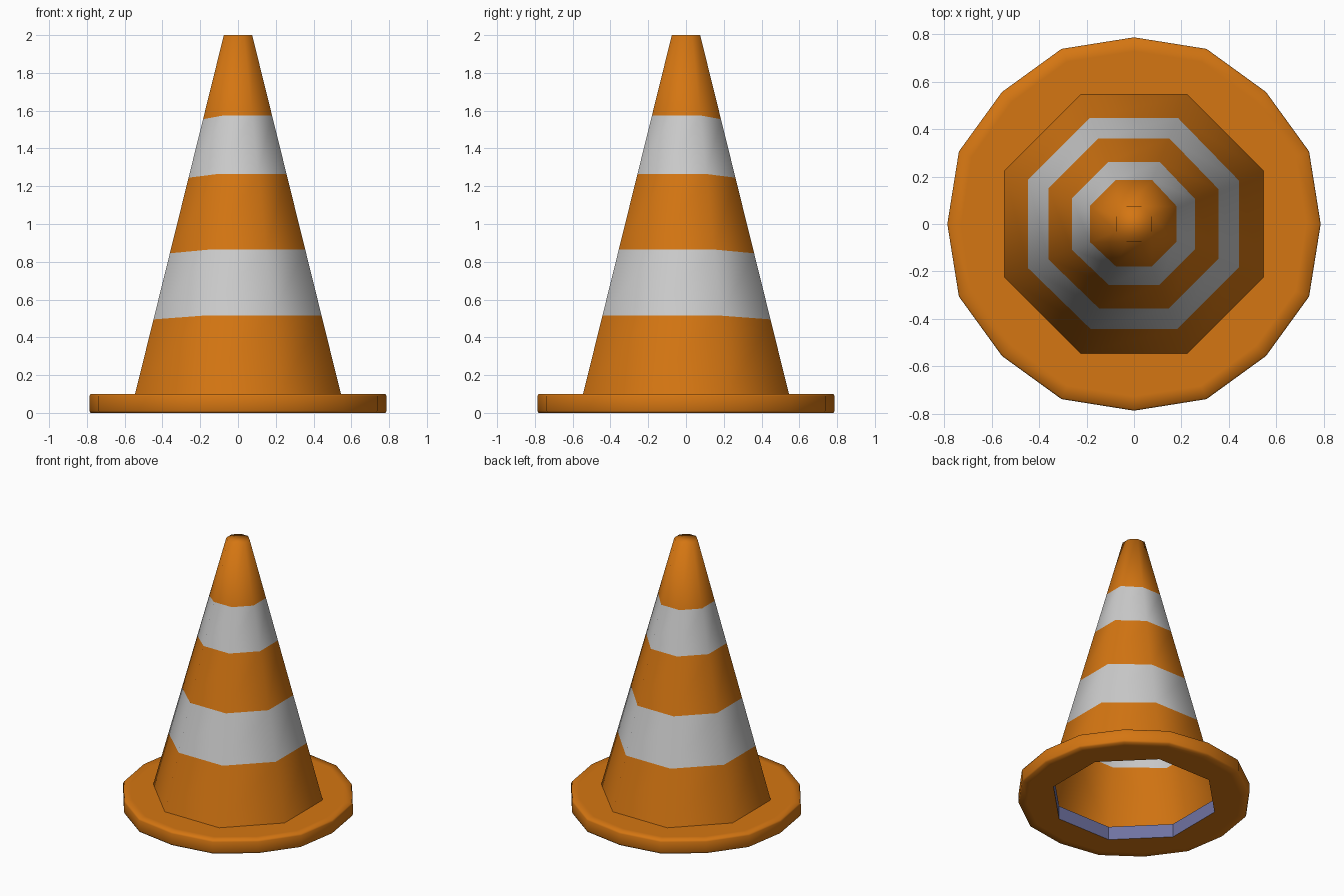
import bpy
import bmesh
from math import cos, sin, pi, radians

cube = bpy.data.objects.get("Cube")
if cube:
    bpy.data.objects.remove(cube, do_unlink=True)


def material(name, colour):
    mat = bpy.data.materials.new(name)
    mat.use_nodes = True
    mat.diffuse_color = (*colour, 1)
    bsdf = mat.node_tree.nodes["Principled BSDF"]
    bsdf.inputs["Base Color"].default_value = (*colour, 1)
    bsdf.inputs["Roughness"].default_value = 0.7
    return mat


orange = material("orange rubber", (0.66, 0.18, 0.006))
white = material("white band", (0.6, 0.6, 0.6))
blue = material("slate blue", (0.16, 0.17, 0.36))

STEP = pi / 8
CORNER = 1 / cos(STEP)          # octagon corner distance per unit of apothem
HEIGHT, BASE_TOP = 2.0, 0.10
FOOT, TIP = 0.545, 0.075        # half widths of the cone body


def loft(name, rings, mats, angle, band_index=None, cap=False):
    """Join rings of points with quads; band_index picks a material per band."""
    bm = bmesh.new()
    loops = [[bm.verts.new(p) for p in ring] for ring in rings]
    n = len(loops[0])
    for band, (low, high) in enumerate(zip(loops, loops[1:])):
        for i in range(n):
            j = (i + 1) % n
            face = bm.faces.new((low[i], low[j], high[j], high[i]))
            face.material_index = band_index(band) if band_index else 0
    if cap:
        bm.faces.new(loops[-1])
    mesh = bpy.data.meshes.new(name)
    bm.to_mesh(mesh)
    bm.free()
    for mat in mats:
        mesh.materials.append(mat)
    obj = bpy.data.objects.new(name, mesh)
    bpy.context.collection.objects.link(obj)
    bpy.ops.object.select_all(action="DESELECT")
    obj.select_set(True)
    bpy.context.view_layer.objects.active = obj
    bpy.ops.object.shade_smooth_by_angle(angle=radians(angle))
    return obj


# Hollow eight-sided body, with bands that sit slightly lower on one side
def body_ring(z, shift):
    points = []
    for k in range(8):
        a = (2 * k + 1) * STEP
        h = z - shift if sin(a) - cos(a) > 0.3 else z
        r = CORNER * (FOOT + (TIP - FOOT) * (h - BASE_TOP) / (HEIGHT - BASE_TOP))
        points.append((r * cos(a), r * sin(a), h))
    return points


edges = [0.515, 0.865, 1.265, 1.575]
levels = [body_ring(BASE_TOP, 0)]
levels += [body_ring(z, 0.02) for z in edges]
levels.append(body_ring(HEIGHT, 0))
loft("cone_body", levels, [orange, white], 80, lambda band: band % 2, cap=True)


# Base plate: round outside, octagonal opening inside
def octagon_ring(apothem, z):
    return [((CORNER if k % 2 else 1) * apothem * cos(k * STEP),
             (CORNER if k % 2 else 1) * apothem * sin(k * STEP), z)
            for k in range(16)]


def rim_ring(inset, z):
    return [((0.787 + 0.012 * (k % 2) - inset) * cos(k * STEP),
             (0.787 + 0.012 * (k % 2) - inset) * sin(k * STEP), z)
            for k in range(16)]


HOLE = 0.53
base = [octagon_ring(HOLE, 0), rim_ring(0.06, 0), rim_ring(0.006, 0),
        rim_ring(0, 0.012), rim_ring(0, BASE_TOP - 0.012),
        rim_ring(0.006, BASE_TOP), rim_ring(0.06, BASE_TOP),
        octagon_ring(HOLE, BASE_TOP)]
loft("base_plate", base, [orange], 100)

# Inner wall of the base opening
loft("base_inner_wall",
     [octagon_ring(HOLE, BASE_TOP), octagon_ring(HOLE, 0)], [blue], 30)
